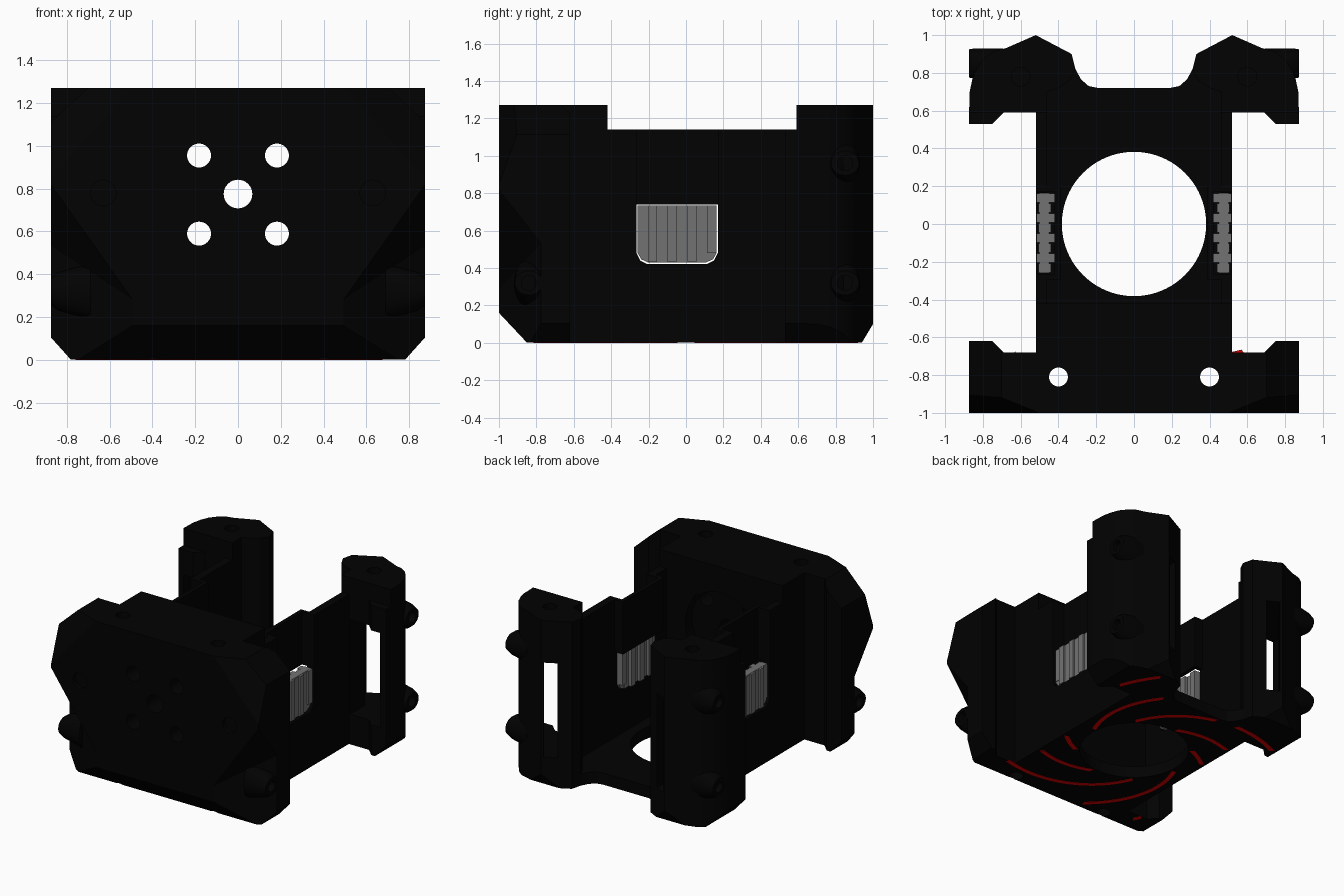
import bpy, bmesh, math
from mathutils import Vector

if "Cube" in bpy.data.objects:
    bpy.data.objects.remove(bpy.data.objects["Cube"])


def material(name, rgb):
    m = bpy.data.materials.new(name)
    m.diffuse_color = (*rgb, 1)
    m.use_nodes = True
    m.node_tree.nodes["Principled BSDF"].inputs["Base Color"].default_value = m.diffuse_color
    return m


BLACK = material("black plastic", (0.0005, 0.0005, 0.0005))
GREY = material("grey grille", (0.17, 0.17, 0.17))
RED = material("red stripe", (0.7, 0.0, 0.0))


def finish(name, bm, mat=BLACK):
    bmesh.ops.recalc_face_normals(bm, faces=bm.faces)
    me = bpy.data.meshes.new(name)
    bm.to_mesh(me)
    bm.free()
    me.materials.append(mat)
    ob = bpy.data.objects.new(name, me)
    bpy.context.collection.objects.link(ob)
    return ob


def prism(name, pts, axis, lo, hi, mat=BLACK):
    """Extrude a 2D outline along an axis; outline is xy, xz or yz."""
    place = {'x': lambda a, b, c: (c, a, b),
             'y': lambda a, b, c: (a, c, b),
             'z': lambda a, b, c: (a, b, c)}[axis]
    bm = bmesh.new()
    f = bm.faces.new([bm.verts.new(place(a, b, lo)) for a, b in pts])
    ext = bmesh.ops.extrude_face_region(bm, geom=[f])
    move = Vector(place(0, 0, hi - lo))
    bmesh.ops.translate(bm, vec=move,
                        verts=[v for v in ext['geom'] if isinstance(v, bmesh.types.BMVert)])
    return finish(name, bm, mat)


def box(name, x, y, z, mat=BLACK):
    x = sorted(x)
    return prism(name, [(x[0], y[0]), (x[1], y[0]), (x[1], y[1]), (x[0], y[1])], 'z', *z, mat)


def ring(a, b, r, n=32, rb=None):
    rb = rb or r
    return [(a + r * math.cos(math.tau * i / n), b + rb * math.sin(math.tau * i / n))
            for i in range(n)]


def rod(name, a, b, r, axis, lo, hi, n=32):
    return prism(name, ring(a, b, r, n), axis, *sorted((lo, hi)))


def hull(name, pts):
    bm = bmesh.new()
    for p in pts:
        bm.verts.new(p)
    bmesh.ops.convex_hull(bm, input=bm.verts[:])
    return finish(name, bm)


def cut(ob, cutter):
    m = ob.modifiers.new("cut", 'BOOLEAN')
    m.operation, m.solver, m.object = 'DIFFERENCE', 'EXACT', cutter
    bpy.context.view_layer.objects.active = ob
    bpy.ops.object.modifier_apply(modifier=m.name)
    bpy.data.objects.remove(cutter)


def flip(pts, s):
    return [(s * p[0], *p[1:]) for p in pts]


def both(half):
    """Close a right-hand outline with its mirror image."""
    return half + flip(half, -1)[::-1]


BOTTOM = 0.0015

# Front block with its wider ends
front = prism("front_block", both([(.873, -1), (.873, -.62), (.75, -.62), (.69, -.68),
                                   (.52, -.68), (.52, -.42)]), 'z', BOTTOM, 1.27)
cut(front, prism("cutter", [(-1.05, .213), (-.8, -.053), (-1.05, -.053)], 'x', -1, 1))
for s in (1, -1):
    # Lower diagonal corner, upper corner facet, top and bottom side chamfers
    cut(front, hull("cutter", flip([(.9, -1.02, .88), (.46, -1.02, .26), (.9, -.76, .55),
                                    (.46, -1.02, -.1), (.9, -.76, -.1), (.9, -1.02, -.1)], s)))
    cut(front, hull("cutter", flip([(.433, -1.02, 1.29), (.9, -1.02, .76), (.9, -.831, 1.29),
                                    (.9, -1.02, 1.29)], s)))
    cut(front, prism("cutter", flip([(.67, 1.3), (.92, 1.07), (.92, 1.3)], s), 'y', -1.1, 0))
    cut(front, prism("cutter", flip([(.92, .156), (.72, -.067), (.92, -.067)], s), 'y', -1.1, 1.1))
    # Screw holes
    cut(front, rod("cutter", s * .4, -.81, .05, 'z', -.1, 1.4))
    for z in (.59, .955):
        cut(front, rod("cutter", s * .182, z, .056, 'y', -1.1, 0))
    cut(front, rod("cutter", s * .63, .78, .06, 'y', -1.1, -.97))
cut(front, rod("cutter", 0, .775, .067, 'y', -1.1, 0))
cut(front, rod("cutter", 0, .775, .3, 'y', -.5, 0, 64))

# Floor with the round opening and a scooped back edge
floor = prism("floor", both([(.52, -.45), (.52, .8), (.4, .9), (.33, .9), (.31, .82),
                             (.28, .765), (.24, .73), (.19, .72)]), 'z', BOTTOM, .09)
cut(floor, rod("cutter", 0, 0, .382, 'z', -.1, .3, 96))

WINDOW_Y = (-.265, .17)
for s, side in ((1, "right"), (-1, "left")):
    # Side wall with an opening, and the recessed panel above it
    y0, y1 = WINDOW_Y
    prism("side_wall_" + side,
          [(-.45, BOTTOM), (.65, BOTTOM), (.65, 1.14), (y1, 1.14), (y1, .48), (y1 - .02, .44),
           (y1 - .06, .42), (y0 + .06, .42), (y0 + .02, .44), (y0, .48), (y0, 1.14), (-.45, 1.14)],
          'x', *sorted((s * .46, s * .52)))
    box("recess_panel_" + side, (s * .39, s * .42), (y0 - .03, y1 + .03), (.74, 1.14))
    for y, tag in ((y0 - .03, "front"), (y1, "back")):
        box(f"recess_cheek_{tag}_{side}", (s * .39, s * .5), (y, y + .03), (.74, 1.14))

    # Grey ribbed grille in the opening
    g0, g1 = y0 + .006, y1 - .006
    prism("grille_" + side,
          [(g1, .735), (g1, .48), (g1 - .02, .446), (g1 - .06, .428), (g0 + .06, .428),
           (g0 + .02, .446), (g0, .48), (g0, .735)], 'x', *sorted((s * .45, s * .5)), GREY)
    pitch = (g1 - g0) / 8
    for i in range(8):
        y = g0 + i * pitch
        out = .515 if i % 2 else .505
        inner = .42 if i % 2 else .44
        box(f"grille_rib_{side}_{i}", (s * inner, s * out), (y + .002, y + pitch - .002),
            (.48 if i in (0, 7) else .432, .733), GREY)

    # Back column, hollow through its middle with an opening on the inner back face
    col = prism("back_column_" + side, flip(
        [(.46, .59), (.873, .59), (.87, .7), (.855, .77), (.83, .83), (.79, .88), (.74, .915),
         (.68, .93), (.52, 1), (.33, .9), (.31, .82), (.34, .76), (.40, .72), (.46, .70)], s),
        'z', BOTTOM, 1.27)
    lip = prism("column_lip_" + side, flip([(.873, .60), (.873, .53), (.75, .53), (.69, .59),
                                            (.69, .60)], s), 'z', BOTTOM, 1.14)
    for ob in (col, lip):
        cut(ob, prism("cutter", flip([(.92, .156), (.72, -.067), (.92, -.067)], s),
                      'y', -1.1, 1.1))
        cut(ob, prism("cutter", flip([(.53, .4), (.83, .4), (.83, .74), (.72, .86), (.6, .86),
                                      (.505, .985), (.505, 1.1), (.42, 1.1), (.42, .77),
                                      (.53, .77)], s), 'z', .23, .95))
    cut(col, prism("cutter", [(1.03, .15), (.91, -.05), (1.03, -.05)], 'x', -1, 1))
    cut(col, rod("cutter", s * .6, .78, .05, 'z', 1.17, 1.4))

    # Tapered screw bosses pointing sideways
    for y, heights, tag in ((.85, (.32, .96), "back"), (-.84, (.32,), "front")):
        for z in heights:
            pts = [(s * x, a, b) for x, r, h in ((.69, .08, .13), (.84, .08, .09), (.873, .075, .065))
                   for a, b in ring(y, z, r, 32, h)]
            boss = hull(f"{tag}_boss_{side}_{int(z * 100)}", pts)
            cut(boss, rod("cutter", y, z, .04, 'x', s * .82, s * .95))


# Red spiral stripes under the base
def on_base(x, y):
    x = abs(x)
    if y < -.83 or y > .92 or x > .77:
        return False
    if y < -.66 or y > .6:
        return x < .77 - max(0, -.7 - y) * 2 and (y < 0 or x > .35 or y < .71)
    return x < .518


bm = bmesh.new()
STEPS = 70
for k in range(8):
    rails = []
    for i in range(STEPS + 1):
        t = i / STEPS
        r = .405 + .75 * t ** 1.2
        a = math.radians(45 * k + 5 + 115 * t)
        rails.append([Vector((q * math.cos(a), q * math.sin(a), 0))
                      for q in (r - .019, r + .019)])
    for (a, b), (c, d) in zip(rails, rails[1:]):
        if all(on_base(p.x, p.y) and p.length > .386 for p in (a, b, c, d)):
            bm.faces.new([bm.verts.new(p) for p in (a, b, d, c)])
bmesh.ops.remove_doubles(bm, verts=bm.verts[:], dist=1e-5)
ext = bmesh.ops.extrude_face_region(bm, geom=bm.faces[:])
bmesh.ops.translate(bm, vec=(0, 0, .004),
                    verts=[v for v in ext['geom'] if isinstance(v, bmesh.types.BMVert)])
finish("base_stripes", bm, RED)

# Smooth the round parts, keeping hard edges
for ob in bpy.context.scene.objects:
    ob.select_set(True)
    bpy.context.view_layer.objects.active = ob
bpy.ops.object.shade_smooth_by_angle(angle=math.radians(25))
